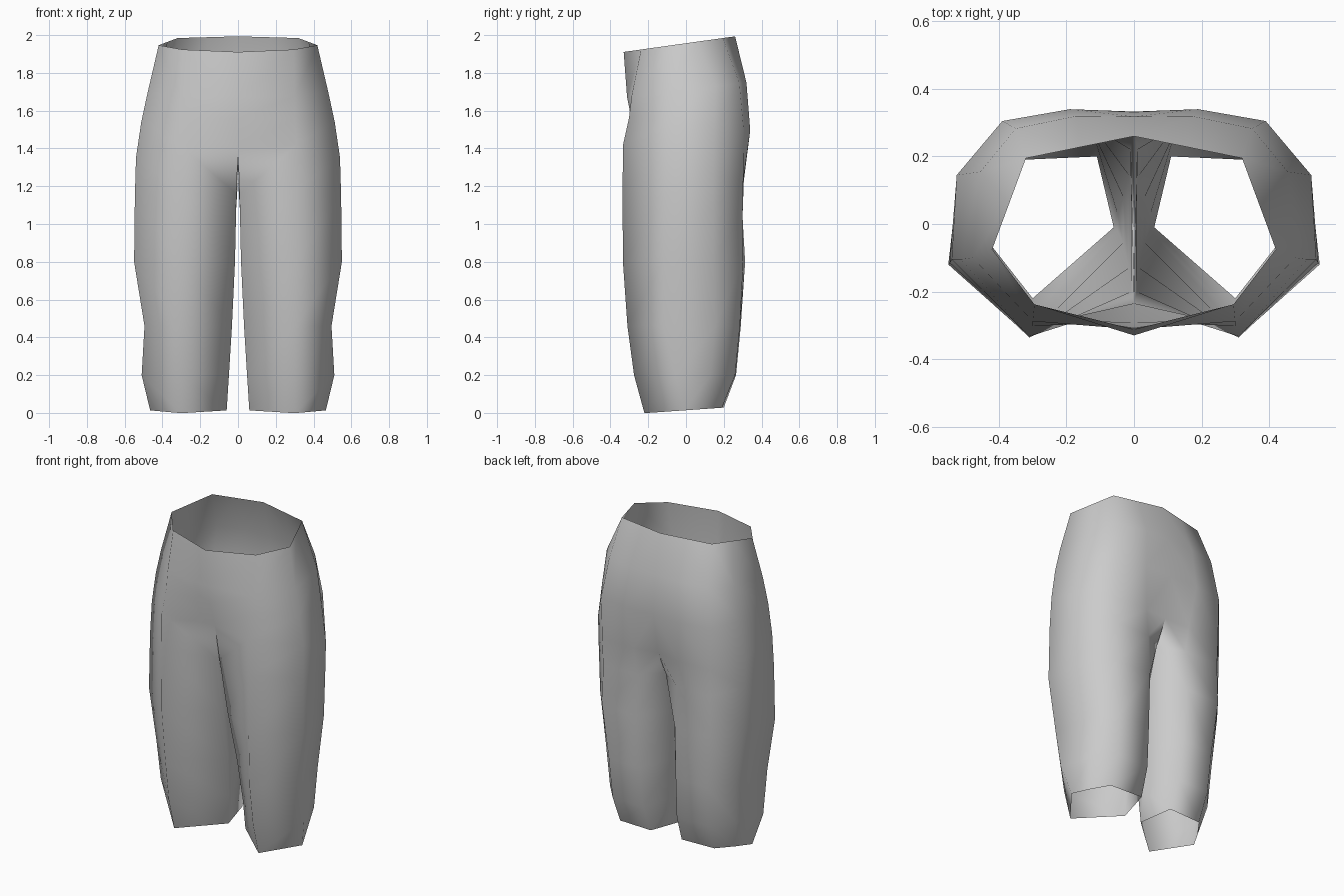
import bpy
import bmesh

default_cube = bpy.data.objects.get("Cube")
if default_cube:
    bpy.data.objects.remove(default_cube)

# Ring levels from hem to waist: height and front-to-back tilt
levels = [(.014, .07), (.2, 0), (.46, 0), (.8, 0), (1.12, -.2),
          (1.32, -.3), (1.53, -.1), (1.71, .12), (1.957, .14)]

# Lengthwise seams of one leg, as (x, y) at each level
front_seam = [(.3, -.22), (.3, -.275), (.3, -.31), (.31, -.334), (.31, -.336),
              (.31, -.333), (.3, -.302), (.3, -.288), (.295, -.238)]
outer_seam = [(.465, -.01), (.51, -.057), (.495, -.12), (.55, -.12),
              (.546, -.115), (.54, -.105), (.512, -.105), (.478, -.1),
              (.42, -.075)]
hip_seam = [(.41, .085), (.45, .13), (.46, .155), (.51, .145), (.52, .145),
            (.525, .145), (.49, .15), (.455, .155), (.37, .06)]
back_seam = [(.335, .19), (.34, .26), (.35, .285), (.385, .303), (.38, .3),
             (.385, .303), (.39, .305), (.35, .283), (.32, .195)]
seat_seam = [(.11, .2), (.12, .265), (.13, .29), (.14, .313), (.14, .298),
             (.16, .306), (.19, .34), (.17, .32), (.16, .2275)]

# Inner seams start together at the hem, spread up the thigh,
# then continue on the centre line from the crotch to the waist
inner_front_seam = [(.06, -.01), (.048, -.02), (.032, -.055), (.016, -.13),
                    (.008, -.2), (0, -.235), (0, -.29), (0, -.312), (0, -.33)]
inner_back_seam = [(.06, -.01), (.048, .027), (.032, .08), (.016, .145),
                   (.01, .22), (0, .285), (0, .333), (0, .318), (0, .26)]
crotch_level = 5


def make_material(name, colour):
    material = bpy.data.materials.new(name)
    material.use_nodes = True
    material.diffuse_color = colour
    shader = material.node_tree.nodes["Principled BSDF"]
    shader.inputs["Base Color"].default_value = colour
    shader.inputs["Roughness"].default_value = 0.8
    return material


def add_seam(bm, points):
    """Place one vertex per level along a lengthwise seam."""
    seam = []
    for (x, y), (height, tilt) in zip(points, levels):
        seam.append(bm.verts.new((x, y, height + tilt * y)))
    return seam


def bridge(bm, left, right, top_level):
    """Fill the strip between neighbouring seams."""
    for level in range(top_level):
        corners = [left[level], right[level],
                   right[level + 1], left[level + 1]]
        bm.faces.new(list(dict.fromkeys(corners)))


def build_half(bm):
    inner_front = add_seam(bm, inner_front_seam)
    inner_back = add_seam(bm, inner_back_seam)
    inner_back[0] = inner_front[0]

    around = [add_seam(bm, points) for points in
              (front_seam, outer_seam, hip_seam, back_seam, seat_seam)]
    strips = [inner_front] + around + [inner_back]
    for left, right in zip(strips, strips[1:]):
        bridge(bm, left, right, len(levels) - 1)

    # Inner thigh panel, ending at the crotch line
    bridge(bm, inner_back, inner_front, crotch_level)

    # Drop the hem vertex replaced by the shared one
    loose = [vert for vert in bm.verts if not vert.link_faces]
    bmesh.ops.delete(bm, geom=loose, context='VERTS')
    bmesh.ops.recalc_face_normals(bm, faces=bm.faces)

    # The outer side must face away from the body
    side = max(bm.faces, key=lambda face: face.calc_center_median().x)
    if side.normal.x < 0:
        bmesh.ops.reverse_faces(bm, faces=bm.faces)


# Trousers: an open shell, one half mirrored to the other
mesh = bpy.data.meshes.new("trousers")
bm = bmesh.new()
build_half(bm)
bm.to_mesh(mesh)
bm.free()
mesh.materials.append(make_material("grey_cloth", (0.6, 0.6, 0.6, 1)))

trousers = bpy.data.objects.new("trousers", mesh)
bpy.context.collection.objects.link(trousers)
bpy.context.view_layer.objects.active = trousers
trousers.select_set(True)
mirror = trousers.modifiers.new("other_leg", 'MIRROR')
mirror.use_clip = True
bpy.ops.object.modifier_apply(modifier=mirror.name)
bpy.ops.object.shade_smooth()
